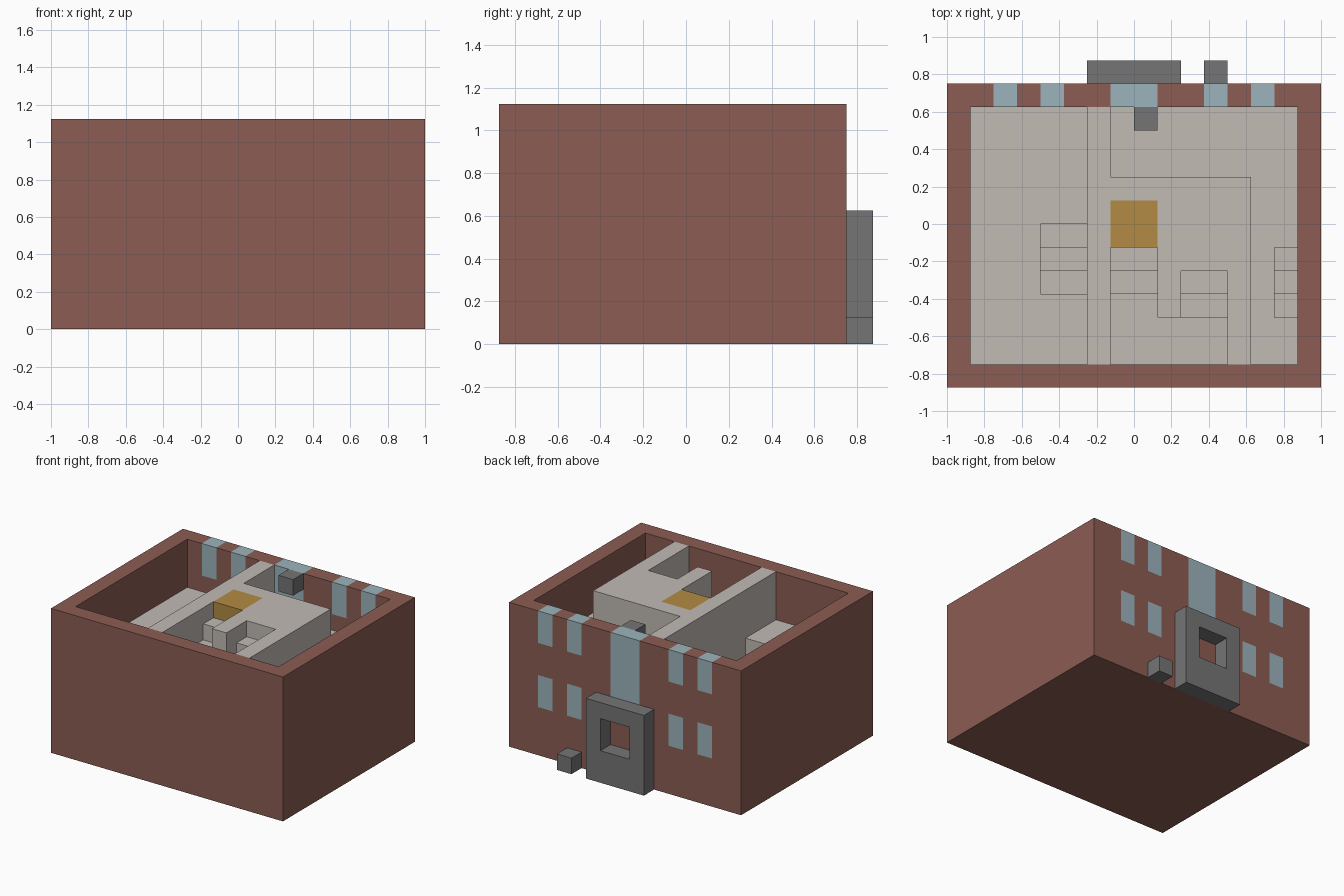
import bpy
import bmesh
import math
from itertools import product
from mathutils import Vector

UNIT = 0.125  # everything sits on a block grid of this size

if "Cube" in bpy.data.objects:
    bpy.data.objects.remove(bpy.data.objects["Cube"], do_unlink=True)


def linear(c):
    c /= 255
    return c / 12.92 if c <= 0.04045 else ((c + 0.055) / 1.055) ** 2.4


def material(name, *rgb):
    mat = bpy.data.materials.new(name)
    mat.use_nodes = True
    color = [linear(c) for c in rgb] + [1]
    mat.diffuse_color = color
    bsdf = mat.node_tree.nodes["Principled BSDF"]
    bsdf.inputs["Base Color"].default_value = color
    bsdf.inputs["Roughness"].default_value = 0.9
    return mat


brick = material("brick red", 140, 93, 83)
plaster = material("pale plaster", 193, 187, 180)
gold = material("gold", 178, 139, 67)
glass = material("pale blue glass", 156, 180, 188)
stone = material("dark stone", 117, 117, 117)


def block(x0, x1, y0, y1, z0, z1):
    """Grid cells filling a box, given in block units."""
    return set(product(range(x0, x1), range(y0, y1), range(z0, z1)))


def build(name, cells, mat):
    """Make one clean outer skin around a set of cells."""
    bm = bmesh.new()
    for cell in cells:
        for axis in range(3):
            for side in (0, 1):
                step = [0, 0, 0]
                step[axis] = 2 * side - 1
                if tuple(c + s for c, s in zip(cell, step)) in cells:
                    continue
                u, v = Vector((0, 0, 0)), Vector((0, 0, 0))
                u[(axis + 1) % 3] = 1
                v[(axis + 2) % 3] = 1
                base = Vector(cell)
                base[axis] += side
                ring = [base, base + u, base + u + v, base + v]
                if not side:
                    ring.reverse()
                bm.faces.new([bm.verts.new(p * UNIT) for p in ring])
    bmesh.ops.remove_doubles(bm, verts=bm.verts, dist=0.001)
    bmesh.ops.dissolve_limit(bm, angle_limit=math.radians(1),
                             verts=bm.verts, edges=bm.edges)
    mesh = bpy.data.meshes.new(name)
    bm.to_mesh(mesh)
    bm.free()
    mesh.materials.append(mat)
    obj = bpy.data.objects.new(name, mesh)
    bpy.context.collection.objects.link(obj)


def flight(cells, x0, x1, y_top, z_top, steps):
    """Carve a staircase that climbs toward the back up to z_top."""
    for i in range(1, steps + 1):
        y = y_top - i
        cells -= block(x0, x1, y, y + 1, z_top - i, z_top)
        cells |= block(x0, x1, y, y + 1, 1, z_top - i)


# Back windows: two rows of paired panes and a tall middle pane
panes = block(-1, 1, 5, 6, 5, 9)
for x in (-6, -4, 3, 5):
    for z in (3, 7):
        panes |= block(x, x + 1, 5, 6, z, z + 2)
build("back_windows", panes, glass)

# Open-topped brick shell
shell = block(-8, 8, -7, 6, 0, 9) - block(-7, 7, -6, 5, 1, 9) - panes
build("brick_walls", shell, brick)

# Rooms: lower floor, raised landing and partition walls
rooms = block(-7, 7, -6, 5, 1, 6)
rooms |= block(-2, -1, -6, 5, 6, 9)
rooms |= block(-2, 5, -1, 2, 6, 9)
rooms |= block(1, 5, -4, -1, 6, 9)
rooms |= block(4, 5, -6, -4, 6, 9)

# Two flights up to the landing, two down through the floor
flight(rooms, -1, 1, -1, 9, 2)
flight(rooms, 2, 4, -2, 9, 2)
flight(rooms, -4, -2, 0, 6, 3)
flight(rooms, 6, 7, -1, 6, 3)

# Gold slab let into the landing
slab = block(-1, 1, -1, 1, 8, 9)
build("gold_slab", slab, gold)
build("floors_and_stairs", rooms - slab, plaster)

# Stone parts: door surround, ground block and a block inside the window
build("door_surround",
      block(-2, 2, 6, 7, 0, 5) - block(-1, 1, 6, 7, 2, 4), stone)
build("ground_block", block(3, 4, 6, 7, 0, 1), stone)
build("hanging_block", block(0, 1, 4, 5, 8, 9), stone)
